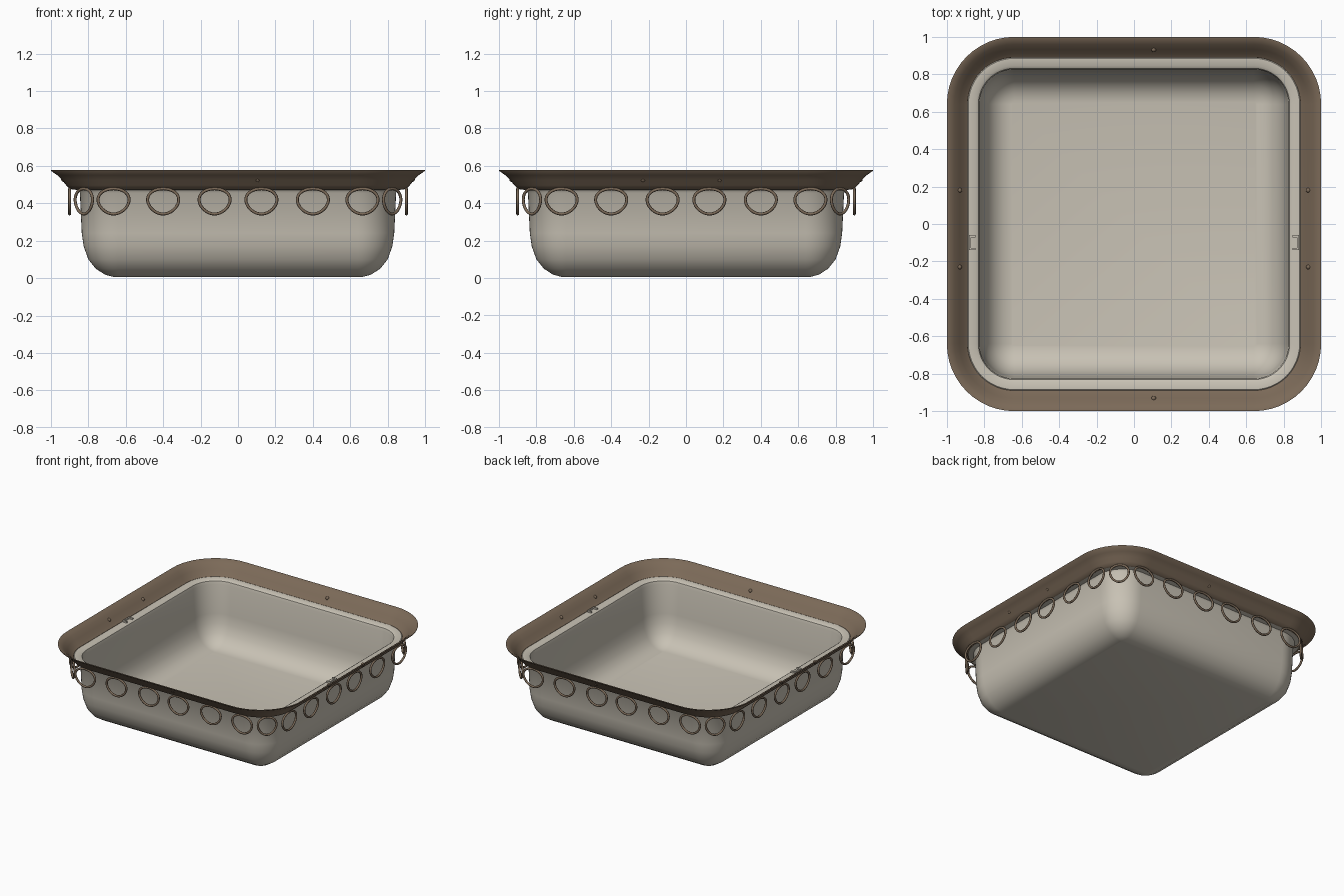
import bpy, bmesh, math
from mathutils import Matrix, Vector

cube = bpy.data.objects.get("Cube")
if cube:
    bpy.data.objects.remove(cube, do_unlink=True)

CORE = 0.64  # centre of every corner arc


def material(name, rgb):
    m = bpy.data.materials.new(name)
    m.use_nodes = True
    colour = (*rgb, 1)
    m.diffuse_color = colour
    m.node_tree.nodes["Principled BSDF"].inputs["Base Color"].default_value = colour
    return m


CREAM = material("warm cream", (0.58, 0.54, 0.46))
BROWN = material("bronze brown", (0.20, 0.144, 0.098))


def finish(name, bm, mat, angle=40):
    bmesh.ops.recalc_face_normals(bm, faces=bm.faces)
    mesh = bpy.data.meshes.new(name)
    bm.to_mesh(mesh)
    bm.free()
    mesh.materials.append(mat)
    ob = bpy.data.objects.new(name, mesh)
    bpy.context.collection.objects.link(ob)
    bpy.ops.object.select_all(action='DESELECT')
    ob.select_set(True)
    bpy.context.view_layer.objects.active = ob
    bpy.ops.object.shade_smooth_by_angle(angle=math.radians(angle))
    return ob


def square_loop(bm, half, z, steps=12):
    """Rounded square whose corner radius grows with its size."""
    r, verts = half - CORE, []
    for sx, sy, start in ((1, 1, 0), (-1, 1, 90), (-1, -1, 180), (1, -1, 270)):
        for i in range(steps + 1):
            a = math.radians(start + 90 * i / steps)
            verts.append(bm.verts.new((sx * CORE + r * math.cos(a),
                                       sy * CORE + r * math.sin(a), z)))
    return verts


def sweep(name, profile, mat, closed=False):
    """Carry a (half width, height) profile around the rounded square."""
    bm = bmesh.new()
    loops = [square_loop(bm, h, z) for h, z in profile]
    pairs = list(zip(loops, loops[1:]))
    if closed:
        pairs.append((loops[-1], loops[0]))
    else:
        bm.faces.new(loops[0])
        bm.faces.new(loops[-1])
    for a, b in pairs:
        for i in range(len(a)):
            j = (i + 1) % len(a)
            bm.faces.new((a[i], a[j], b[j], b[i]))
    return finish(name, bm, mat)


# Basin: underside, outer wall, flange, inner wall, floor
sweep("basin", [
    (0.66, 0.005), (0.71, 0.018), (0.76, 0.05), (0.80, 0.10), (0.825, 0.17),
    (0.835, 0.24), (0.845, 0.455), (0.855, 0.47), (0.89, 0.475),
    (0.893, 0.483), (0.885, 0.49), (0.845, 0.49), (0.832, 0.482),
    (0.826, 0.46), (0.815, 0.24), (0.805, 0.17), (0.78, 0.105),
    (0.745, 0.06), (0.70, 0.032), (0.655, 0.022)], CREAM)

# Flared rim as a thin closed shell
sweep("flared_rim", [
    (0.887, 0.474), (0.90, 0.478), (0.918, 0.496), (0.94, 0.524),
    (0.966, 0.55), (0.998, 0.572), (1.0, 0.578), (0.99, 0.578),
    (0.96, 0.556), (0.932, 0.530), (0.91, 0.502), (0.89, 0.488)],
    BROWN, closed=True)


# Hanging rings: rounded, wider near the top, tapering downwards
def ring_bmesh(bm, matrix, width, height, tube=0.008, n=32, m=8):
    loops = []
    for i in range(n):
        a = math.tau * i / n
        c, s = math.cos(a), math.sin(a)
        centre = Vector((width / 2 * c * (1 + 0.14 * s), 0, height / 2 * s))
        out = Vector((c, 0, s))
        loop = []
        for k in range(m):
            b = math.tau * k / m
            p = centre + tube * (math.cos(b) * out + math.sin(b) * Vector((0, 1, 0)))
            loop.append(bm.verts.new(matrix @ p))
        loops.append(loop)
    for i in range(n):
        p, q = loops[i], loops[(i + 1) % n]
        for k in range(m):
            l = (k + 1) % m
            bm.faces.new((p[k], q[k], q[l], p[l]))


bm = bmesh.new()
for side in range(4):
    turn = Matrix.Rotation(side * math.pi / 2, 4, 'Z')
    for x in (-0.665, -0.40, -0.125, 0.125, 0.40, 0.665):
        ring_bmesh(bm, turn @ Matrix.Translation((x, -0.9, 0.41)), 0.165, 0.135)
    corner = CORE + 0.26 * math.sqrt(0.5)
    place = Matrix.Translation((corner, -corner, 0.41))
    ring_bmesh(bm, turn @ place @ Matrix.Rotation(math.pi / 4, 4, 'Z'), 0.13, 0.135)
finish("hanging_rings", bm, BROWN, 60)

# Small studs through the rim
bm = bmesh.new()
for x, y in ((0.105, 0.932), (0.105, -0.932), (0.932, 0.18), (0.932, -0.23),
             (-0.932, 0.18), (-0.932, -0.23)):
    bmesh.ops.create_uvsphere(bm, u_segments=12, v_segments=8, radius=0.013,
                              matrix=Matrix.Translation((x, y, 0.527)))
finish("rim_studs", bm, BROWN)

# Little bracket clips on the flange
bm = bmesh.new()
for s in (-1, 1):
    for dx, dy, wx, wy in ((0.012, 0, 0.01, 0.08), (-0.004, 0.034, 0.03, 0.012),
                           (-0.004, -0.034, 0.03, 0.012)):
        place = Matrix.Translation((s * (0.865 + dx), -0.1 + dy, 0.493))
        bmesh.ops.create_cube(bm, size=1, matrix=place @ Matrix.Diagonal((wx, wy, 0.016, 1)))
finish("flange_clips", bm, CREAM)
